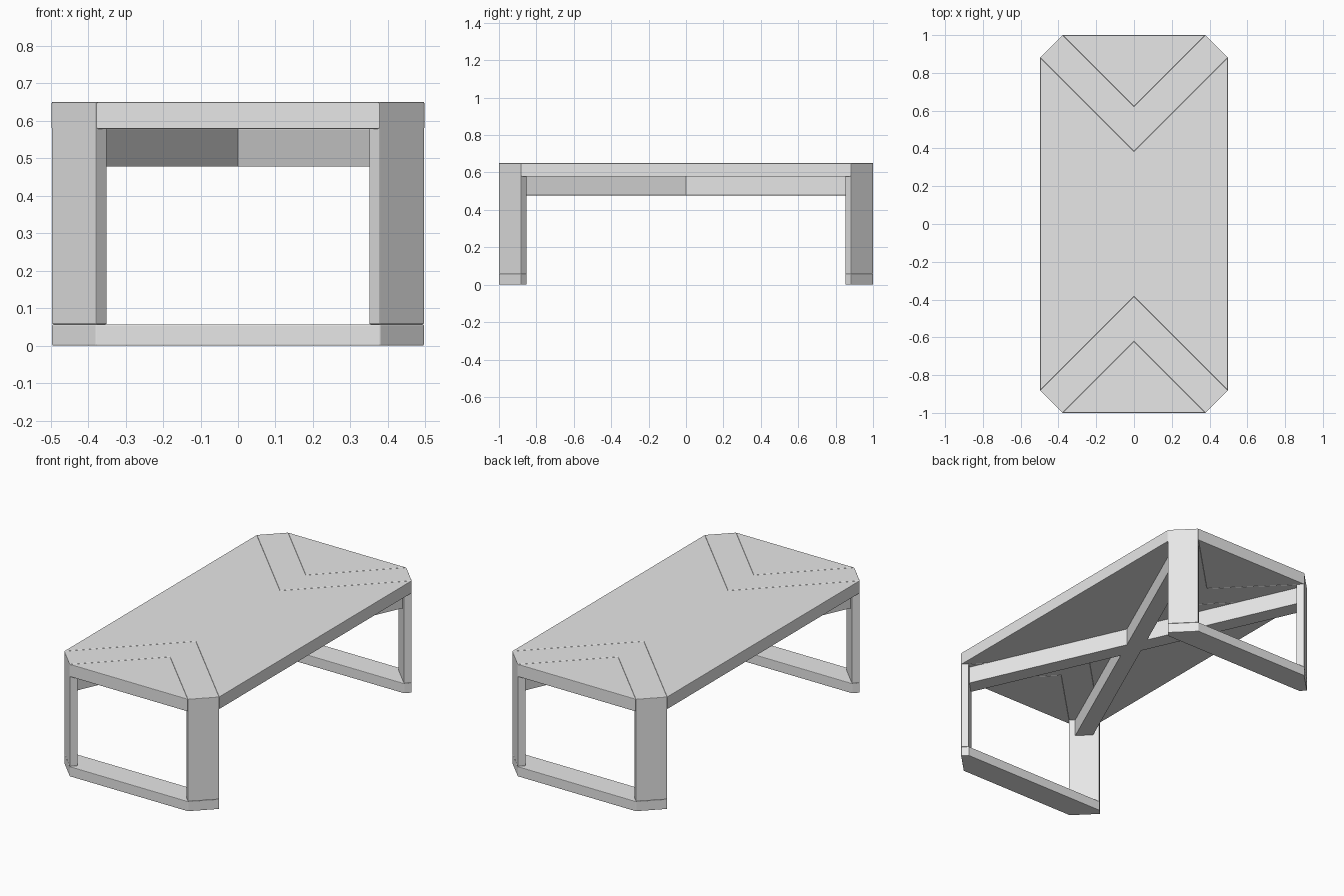
import bpy
import bmesh

cube = bpy.data.objects.get("Cube")
if cube:
    bpy.data.objects.remove(cube, do_unlink=True)

# One plain grey finish
grey = bpy.data.materials.new("light_grey")
grey.use_nodes = True
colour = (0.8, 0.8, 0.8, 1)
grey.diffuse_color = colour
grey.node_tree.nodes["Principled BSDF"].inputs["Base Color"].default_value = colour

# Main sizes
W, L, CUT, INSET = 0.497, 1.0, 0.118, 0.03
TOP, UNDER, FOOT, BEAM = 0.65, 0.578, 0.057, 0.478


def finish(name, bm, bevel):
    bmesh.ops.recalc_face_normals(bm, faces=bm.faces[:])
    mesh = bpy.data.meshes.new(name)
    bm.to_mesh(mesh)
    bm.free()
    mesh.materials.append(grey)
    obj = bpy.data.objects.new(name, mesh)
    bpy.context.collection.objects.link(obj)
    mod = obj.modifiers.new("soft_edges", "BEVEL")
    mod.width = bevel
    mod.segments = 2
    mod.limit_method = "ANGLE"
    return obj


def extrude_up(bm, faces, height):
    result = bmesh.ops.extrude_face_region(bm, geom=faces)
    verts = [g for g in result["geom"] if isinstance(g, bmesh.types.BMVert)]
    bmesh.ops.translate(bm, verts=verts, vec=(0, 0, height))


def prism(name, points, z0, z1, bevel=0.003):
    bm = bmesh.new()
    face = bm.faces.new([bm.verts.new((x, y, z0)) for x, y in points])
    extrude_up(bm, [face], z1 - z0)
    return finish(name, bm, bevel)


def mirrored(points):
    """Close a half outline by mirroring it across x = 0."""
    return points + [(-x, y) for x, y in reversed(points) if x > 0]


def leg_band(name, s):
    """Chevron strip of the top that folds down into two legs."""
    bm = bmesh.new()

    def vert(x, y):
        return bm.verts.new((x, y * s, UNDER))

    inner_tip, outer_tip = vert(0, L - CUT - W), vert(0, L - W + CUT)
    arms, feet = [], []
    for m in (1, -1):
        a = vert(m * W, L - CUT)
        b = vert(m * (W - CUT), L)
        c = vert(m * (W - CUT - INSET), L - INSET)
        d = vert(m * (W - INSET), L - CUT - INSET)
        feet.append(bm.faces.new((a, b, c, d)))
        arms.append(bm.faces.new((d, c, outer_tip, inner_tip)))
    extrude_up(bm, arms + feet, TOP - UNDER)
    result = bmesh.ops.extrude_discrete_faces(bm, faces=feet)
    for face in result["faces"]:
        bmesh.ops.translate(bm, verts=face.verts[:], vec=(0, 0, FOOT - UNDER))
    finish(name, bm, 0.003)


# Centre panel of the top with a V notch at each end
tip = L - CUT - W
prism("top_centre_panel",
      [(0, tip), (-W, L - CUT), (-W, CUT - L), (0, -tip), (W, CUT - L), (W, L - CUT)],
      UNDER, TOP)

for end, s in (("front", -1), ("back", 1)):
    # Chevron with legs, triangular end panel and floor rail
    leg_band(end + "_chevron_and_legs", s)
    prism(end + "_top_end_panel",
          mirrored([(0, s * (L - W + CUT)), (W - CUT, s * L)]), UNDER, TOP)
    prism(end + "_floor_rail",
          mirrored([(W - INSET, s * (L - CUT - INSET)), (W, s * (L - CUT)),
                    (W - CUT, s * L)]), 0, FOOT)

# Crossed beams under the top, ends cut along the inner leg faces
px, py, k = W - CUT / 2 - INSET, L - CUT / 2 - INSET, 0.035
side_notch, end_notch = k * (1 + px / py), k * (1 + py / px)
quarter = [(side_notch, 0), (px + k, py - k), (px - k, py + k), (0, end_notch)]
half = quarter + [(-x, y) for x, y in quarter[-2::-1]]
outline = half + [(x, -y) for x, y in half[-2:0:-1]]
prism("cross_beams", outline, BEAM, UNDER, 0.001)
